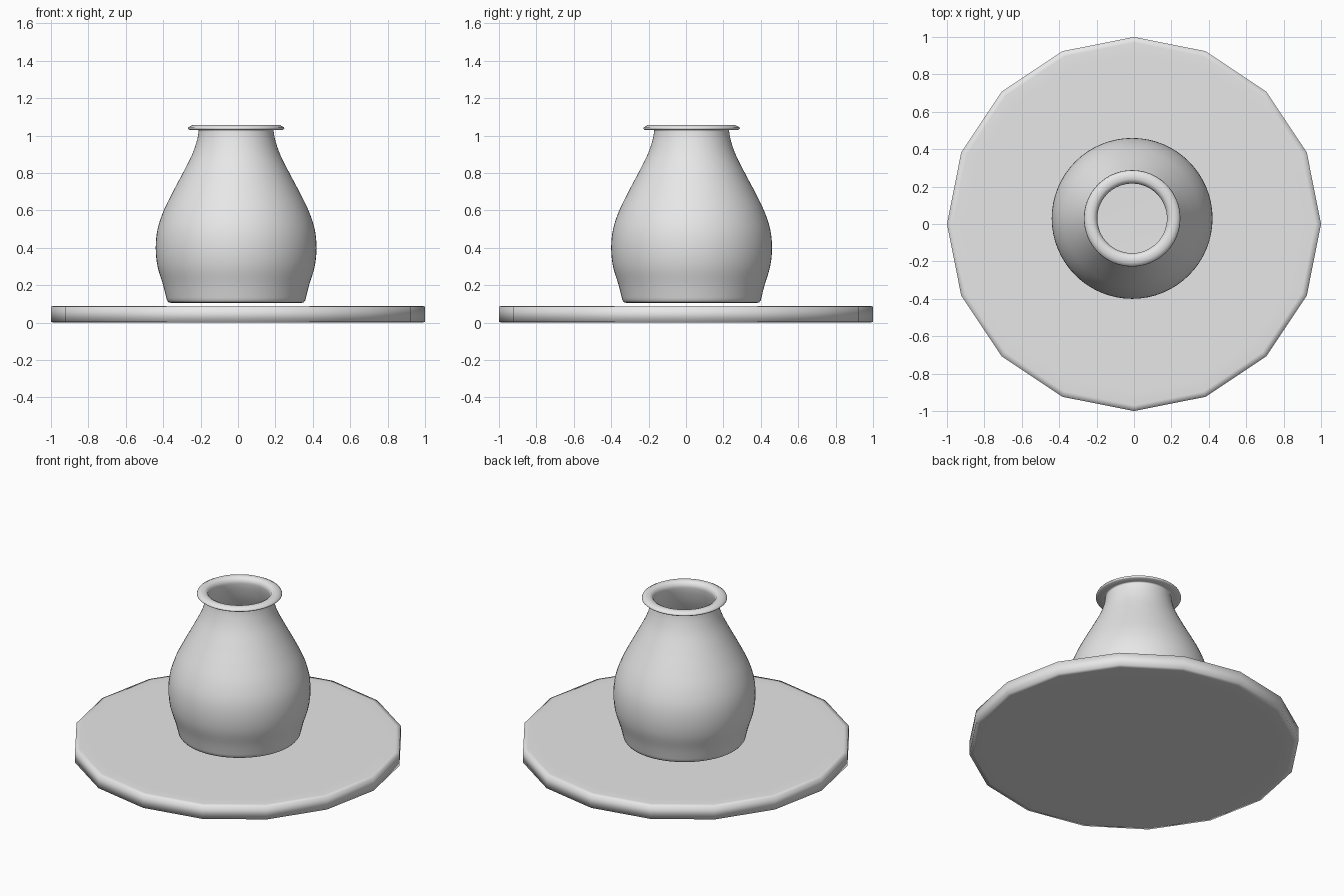
import bpy, bmesh, math

cube = bpy.data.objects.get("Cube")
if cube:
    bpy.data.objects.remove(cube, do_unlink=True)

GREY = (0.8, 0.8, 0.8, 1.0)
clay = bpy.data.materials.new("light_grey")
clay.use_nodes = True
clay.diffuse_color = GREY
clay.node_tree.nodes["Principled BSDF"].inputs["Base Color"].default_value = GREY


def lathe(name, profile, sides, centre=(0, 0)):
    """Spin (radius, height) points round z and cap both ends."""
    bm = bmesh.new()
    rings = []
    for r, z in profile:
        rings.append([bm.verts.new((r * math.cos(a), r * math.sin(a), z))
                      for a in (math.tau * i / sides for i in range(sides))])
    for low, high in zip(rings, rings[1:]):
        for i in range(sides):
            j = (i + 1) % sides
            bm.faces.new((low[i], low[j], high[j], high[i]))
    bm.faces.new(rings[0][::-1])
    bm.faces.new(rings[-1])
    for face in bm.faces:
        face.smooth = True
    mesh = bpy.data.meshes.new(name)
    bm.to_mesh(mesh)
    bm.free()
    mesh.materials.append(clay)
    obj = bpy.data.objects.new(name, mesh)
    obj.location = (*centre, 0)
    bpy.context.collection.objects.link(obj)
    return obj


def smooth_curve(points, steps=4):
    """Catmull-Rom curve through the profile points."""
    padded = [points[0]] + points + [points[-1]]
    curve = []
    for p, q, r, s in zip(padded, padded[1:], padded[2:], padded[3:]):
        for k in range(steps):
            t = k / steps
            curve.append(tuple(0.5 * (2 * b + (c - a) * t
                               + (2 * a - 5 * b + 4 * c - d) * t * t
                               + (3 * b - a - 3 * c + d) * t ** 3)
                               for a, b, c, d in zip(p, q, r, s)))
    return curve + [points[-1]]


# Faceted round tray, softened at the rim
lathe("tray", [(0.9, 0), (0.97, 0), (1, 0.003), (1, 0.087), (0.97, 0.09), (0.9, 0.09)], 16)

# Vase: outer wall, flared lip, thin inner wall and floor
wall = smooth_curve([(0.37, 0.12), (0.39, 0.2), (0.42, 0.3), (0.43, 0.4), (0.42, 0.5),
                     (0.387, 0.6), (0.338, 0.7), (0.285, 0.8), (0.235, 0.9),
                     (0.208, 0.98), (0.2, 1.03)])
foot = [(0.3, 0.105), (0.345, 0.105), (0.362, 0.109)]
lip = [(0.21, 1.031), (0.25, 1.031), (0.258, 1.037), (0.255, 1.045), (0.235, 1.056),
       (0.21, 1.056), (0.194, 1.048), (0.187, 1.03)]
inside = [(r - 0.015, z) for r, z in wall[-2:0:-1]]
floor = [(0.345, 0.122), (0.3, 0.12)]
lathe("vase", foot + wall + lip + inside + floor, 64, (-0.01, 0.03))
